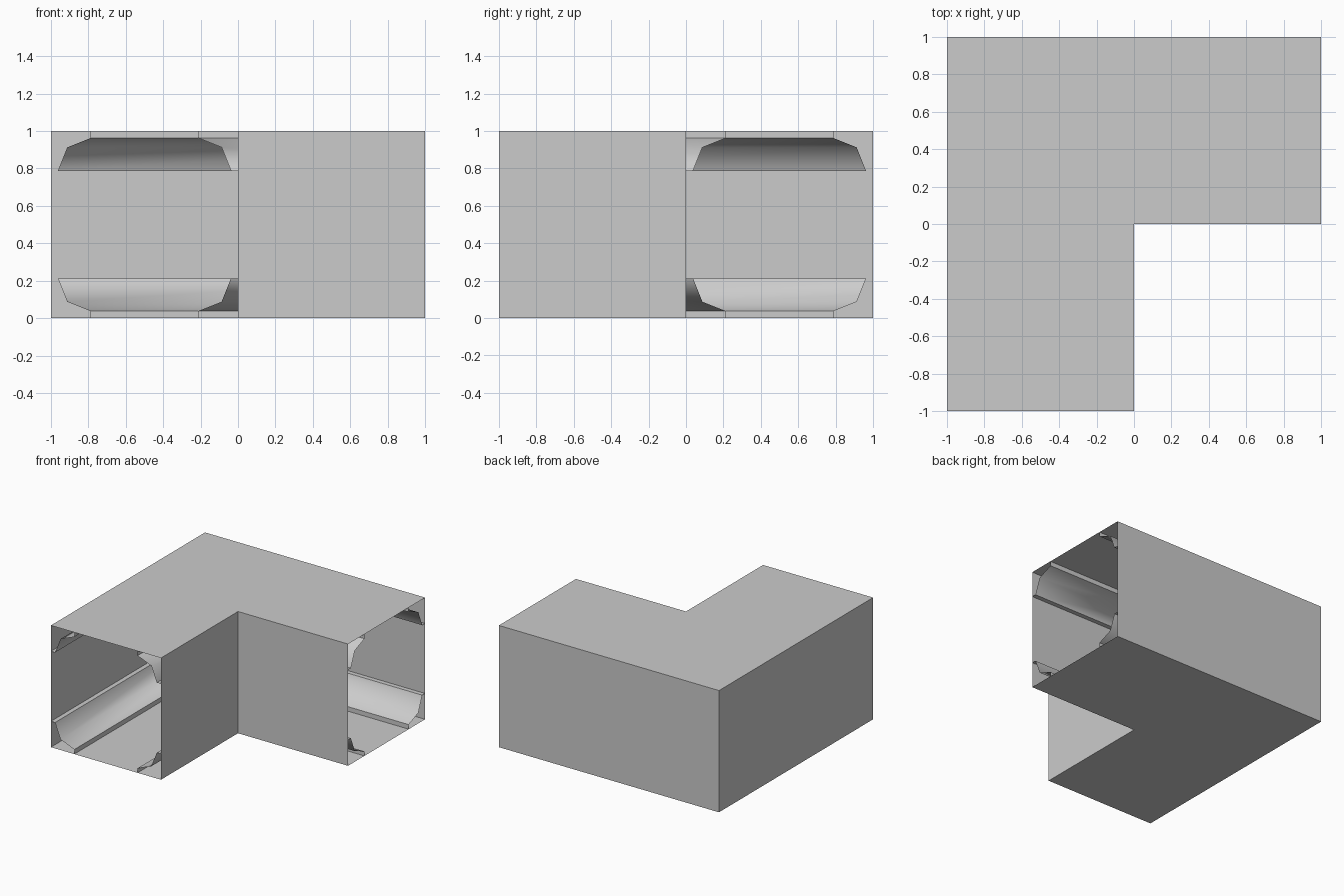
import bpy
import math

if "Cube" in bpy.data.objects:
    bpy.data.objects.remove(bpy.data.objects["Cube"])


def sweep(name, profile, closed=False):
    """Sweep a (u, z) section round the right-angle bend.
    u is the distance from the inner corner walls."""
    n = len(profile)
    verts = []
    for u, z in profile:                       # front end, mitre, right end
        verts += [(-u, -1, z), (-u, u, z), (1, u, z)]
    faces = []
    for i in range(n if closed else n - 1):
        j = (i + 1) % n
        for s in range(2):
            faces.append((3 * i + s, 3 * i + s + 1, 3 * j + s + 1, 3 * j + s))
    mesh = bpy.data.meshes.new(name)
    mesh.from_pydata(verts, [], faces)
    mesh.update()
    obj = bpy.data.objects.new(name, mesh)
    bpy.context.collection.objects.link(obj)
    return obj


# Square duct shell, open at both ends
sweep("duct_shell", [(0, 0), (0, 1), (1, 1), (1, 0)], closed=True)

# Chamfered trim strip in each of the four lengthwise corners
trim = [(0, 0.2125), (0.0375, 0.2125), (0.0875, 0.0875),
        (0.2125, 0.0375), (0.2125, 0)]
for side, flip_u in (("inner", False), ("outer", True)):
    for level, flip_z in (("bottom", False), ("top", True)):
        section = [(1 - u if flip_u else u, 1 - z if flip_z else z)
                   for u, z in trim]
        if flip_u != flip_z:
            section.reverse()                  # keep faces towards the cavity
        strip = sweep(f"{side}_{level}_trim", section)
        bpy.ops.object.select_all(action='DESELECT')
        strip.select_set(True)
        bpy.context.view_layer.objects.active = strip
        bpy.ops.object.shade_smooth_by_angle(angle=math.radians(60))
